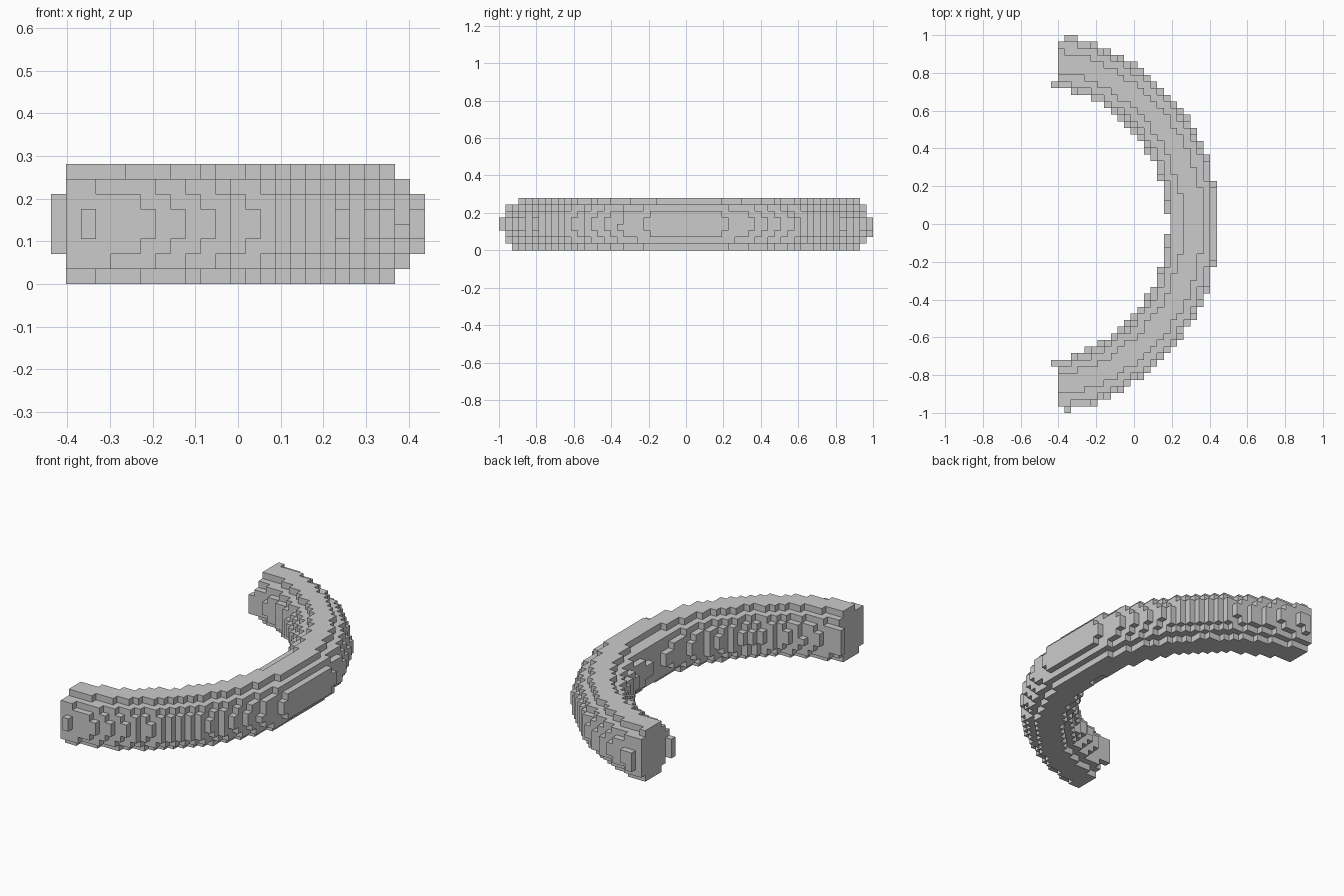
import bpy, bmesh, math
from mathutils import Vector

if "Cube" in bpy.data.objects:
    bpy.data.objects.remove(bpy.data.objects["Cube"])

V = 2 / 57                      # voxel edge length
NX, NY, NZ = 12, 28, 8          # half counts in x and y, layers in z
CX, RING, TUBE = -0.555, 0.868, 0.137   # arc centre, arc radius, tube radius
MID_Z = 4 * V - 0.003
END_SLOPE = 0.178               # radial cut at the two ends


def inside(i, j, k):
    """True where a voxel centre falls in the round arc-shaped bar."""
    x, y, z = i * V - CX, (j * V - 0.002) / 1.008, (k + 0.5) * V - MID_Z
    if x < END_SLOPE * abs(y):
        return False
    return math.hypot(math.hypot(x, y) - RING, z) < TUBE


# Fill the grid
cells = {(i, j, k)
         for i in range(-NX, NX + 1)
         for j in range(-NY, NY + 1)
         for k in range(NZ) if inside(i, j, k)}

# Skin: one square for every voxel side that is exposed
bm = bmesh.new()
corners = {}


def corner(p):
    key = tuple(round(c * 2) for c in p)
    if key not in corners:
        corners[key] = bm.verts.new(Vector(p) * V)
    return corners[key]


for i, j, k in cells:
    centre = Vector((i, j, k + 0.5))
    for axis in range(3):
        for sign in (-1, 1):
            n = Vector((0, 0, 0))
            n[axis] = sign
            if (i + int(n.x), j + int(n.y), k + int(n.z)) in cells:
                continue
            u = Vector((0, 0, 0))
            u[(axis + 1) % 3] = 0.5
            w = n.cross(u)
            mid = centre + n * 0.5
            bm.faces.new([corner(mid + a * u + b * w)
                          for a, b in ((-1, -1), (1, -1), (1, 1), (-1, 1))])

# Merge flat areas into larger faces
bmesh.ops.dissolve_limit(bm, angle_limit=0.01, verts=bm.verts, edges=bm.edges)
mesh = bpy.data.meshes.new("curved_bar")
bm.to_mesh(mesh)
bm.free()
bpy.context.collection.objects.link(bpy.data.objects.new("curved_bar", mesh))
